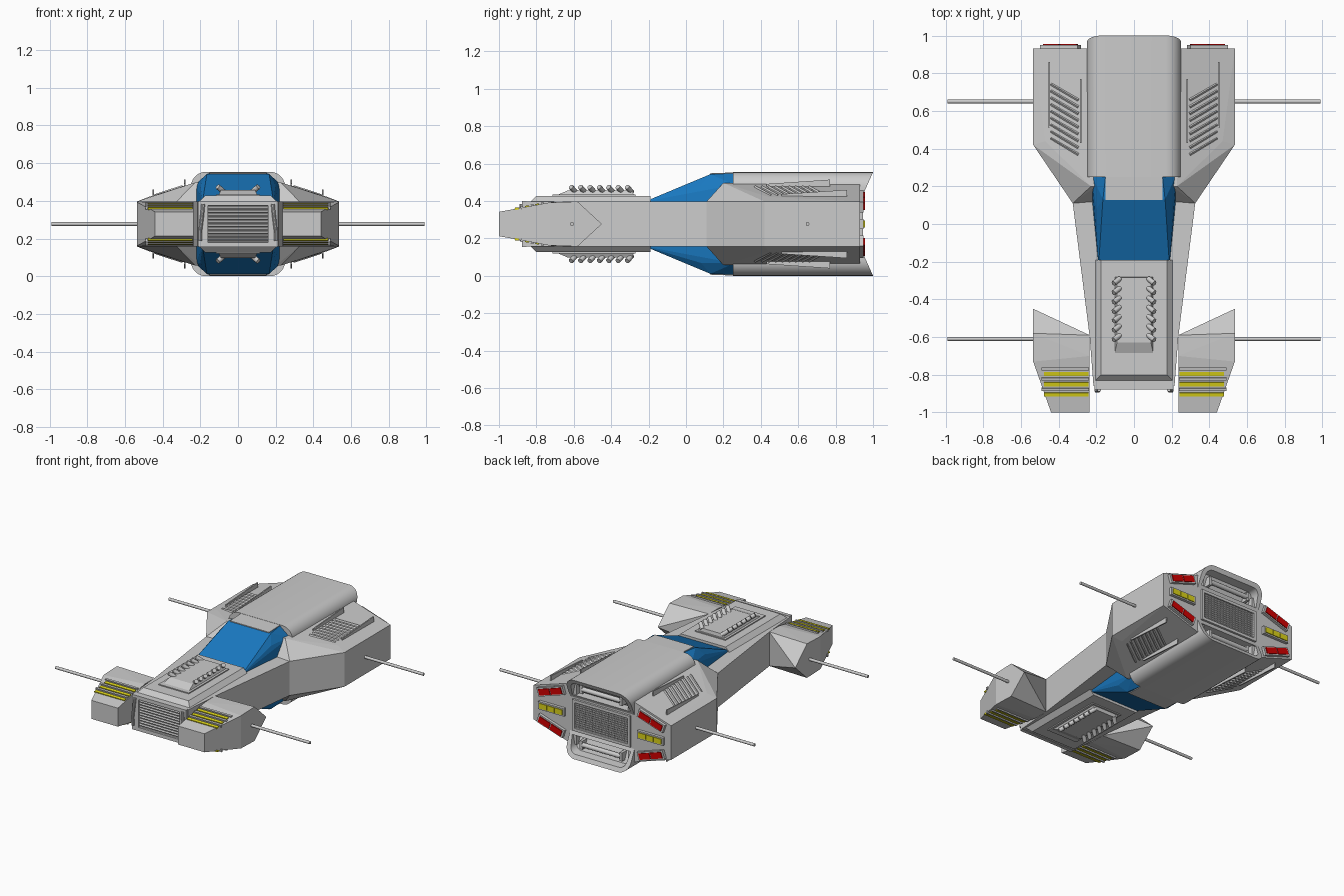
import bpy, bmesh, math
from mathutils import Vector, Matrix

if "Cube" in bpy.data.objects:
    bpy.data.objects.remove(bpy.data.objects["Cube"])

C = 0.28  # the craft mirrors top/bottom about this height


def material(name, rgb):
    m = bpy.data.materials.new(name)
    m.diffuse_color = (*rgb, 1)
    m.use_nodes = True
    m.node_tree.nodes["Principled BSDF"].inputs["Base Color"].default_value = m.diffuse_color
    return m


BLUE = material("blue_glass", (0.01, 0.19, 0.53))
YELLOW = material("yellow_light", (0.72, 0.66, 0.01))
RED = material("red_light", (0.65, 0.0, 0.0))


def finish(name, bm, axes="", mat=None, smooth=False):
    """Turn a bmesh into an object, mirrored over the given axes."""
    bmesh.ops.recalc_face_normals(bm, faces=bm.faces)
    bmesh.ops.translate(bm, vec=(0, 0, -C), verts=bm.verts)
    me = bpy.data.meshes.new(name)
    bm.to_mesh(me)
    bm.free()
    ob = bpy.data.objects.new(name, me)
    ob.location.z = 0.277
    bpy.context.collection.objects.link(ob)
    if mat:
        me.materials.append(mat)
    if smooth:
        bpy.ops.object.select_all(action='DESELECT')
        ob.select_set(True)
        bpy.context.view_layer.objects.active = ob
        bpy.ops.object.shade_smooth_by_angle(angle=math.radians(35))
    if axes:
        mod = ob.modifiers.new("Mirror", 'MIRROR')
        mod.use_axis = tuple(a in axes for a in "xyz")
        mod.use_mirror_merge = False
    return ob


def hull(name, pts, axes="", mat=None, both_x=False, both_z=False):
    """Convex solid; both_x / both_z also include the reflected points."""
    pts = list(pts)
    if both_x:
        pts += [(-x, y, z) for x, y, z in pts]
    if both_z:
        pts += [(x, y, 2 * C - z) for x, y, z in pts]
    bm = bmesh.new()
    for p in pts:
        bm.verts.new(p)
    bmesh.ops.remove_doubles(bm, verts=bm.verts, dist=1e-5)
    bmesh.ops.convex_hull(bm, input=bm.verts)
    bmesh.ops.delete(bm, geom=[v for v in bm.verts if not v.link_faces], context='VERTS')
    bmesh.ops.dissolve_limit(bm, angle_limit=0.02, verts=bm.verts, edges=bm.edges)
    return finish(name, bm, axes, mat)


def rods(name, pairs, r, sides=12, axes="", mat=None):
    bm = bmesh.new()
    for p, q in pairs:
        p, q = Vector(p), Vector(q)
        m = Matrix.Translation((p + q) / 2) @ (q - p).to_track_quat('Z', 'Y').to_matrix().to_4x4()
        bmesh.ops.create_cone(bm, cap_ends=True, segments=sides, radius1=r, radius2=r,
                              depth=(q - p).length, matrix=m)
    return finish(name, bm, axes, mat, smooth=sides > 6)


def boxes(name, items, rot=Matrix(), axes="", mat=None):
    bm = bmesh.new()
    for c, s in items:
        bmesh.ops.create_cube(bm, size=1, matrix=Matrix.Translation(c) @ rot @ Matrix.Diagonal((*s, 1)))
    return finish(name, bm, axes, mat)


def prism(name, outline, z0, z1):
    bm = bmesh.new()
    f = bm.faces.new([bm.verts.new((x, y, z0)) for x, y in outline])
    ext = bmesh.ops.extrude_face_region(bm, geom=[f])
    bmesh.ops.translate(bm, vec=(0, 0, z1 - z0),
                        verts=[v for v in ext['geom'] if isinstance(v, bmesh.types.BMVert)])
    return finish(name, bm)


# Main slab hull
half = [(0.215, -0.86), (0.235, -0.6), (0.325, 0.11), (0.535, 0.42), (0.535, 0.93)]
prism("main_hull", half + [(-x, y) for x, y in reversed(half)], 0.16, 0.40)

# Front fenders
hull("front_fender", [(0.235, -1, 0.345), (0.44, -1, 0.345), (0.235, -0.7, 0.40),
                      (0.535, -0.73, 0.395), (0.535, -0.58, 0.40), (0.235, -0.59, 0.40),
                      (0.535, -0.45, C), (0.235, -0.6, C)], "x", both_z=True)
slope = math.atan2(0.055, 0.30)
fz = lambda y: 0.345 + (y + 1) * math.tan(slope)
tilt = Matrix.Rotation(slope, 4, 'X')
boxes("fender_light", [((0.36, y, fz(y)), (0.235, 0.021, 0.012)) for y in (-0.795, -0.85, -0.905)],
      tilt, "xz", YELLOW)
boxes("fender_light_louvre", [((0.365, y, fz(y)), (0.25, 0.014, 0.018)) for y in (-0.768, -0.822, -0.877)],
      tilt, "xz")

# Hood plateau, raised engine block and exhaust stubs
hull("hood", [(0.205, -0.83, 0.40), (0.205, -0.19, 0.40), (0.175, -0.80, 0.43), (0.175, -0.19, 0.43)],
     "z", both_x=True)
hull("engine_plate", [(0.118, y, z) for y in (-0.715, -0.27) for z in (0.42, 0.437)], "z", both_x=True)
hull("engine_block", [(0.105, -0.70, 0.43), (0.105, -0.28, 0.43), (0.09, -0.63, 0.46), (0.09, -0.285, 0.46)],
     "z", both_x=True)
rods("exhaust_stub", [((0.075, -0.29 - i * 0.05, 0.45), (0.108, -0.315 - i * 0.05, 0.478))
                      for i in range(7)], 0.014, 12, "xz")

# Nose frame, grille bars and side hoses
boxes("nose_frame_side", [((0.185, -0.865, C), (0.05, 0.025, 0.24))], axes="x")
boxes("nose_frame_top", [((0, -0.865, 0.39), (0.42, 0.025, 0.025))], axes="z")
rods("nose_grille", [((-0.16, -0.862, 0.178 + i * 0.0185), (0.16, -0.862, 0.178 + i * 0.0185))
                     for i in range(12)], 0.007, 4)
hose = [(0.185, -0.88, 0.385), (0.19, -0.885, 0.33), (0.2, -0.885, 0.25), (0.2, -0.88, 0.19)]
rods("nose_hose", list(zip(hose, hose[1:])), 0.01, 10, "x")

# Canopy and the grey roof lip behind it
hull("canopy", [(0.188, -0.22, 0.40), (0.2, 0.08, 0.488), (0.165, 0.13, 0.546), (0.15, 0.26, 0.551),
                (0.225, 0.26, 0.49), (0.23, 0.26, 0.40), (0.222, 0.13, 0.40)], "z", BLUE, both_x=True)
hull("roof_lip", [(0.152, 0.128, 0.54), (0.152, 0.128, 0.551), (0.152, 0.26, 0.54), (0.152, 0.26, 0.556)],
     "z", both_x=True)

# Rear spine: rounded section, slanted tail with a recessed opening
arc = [(0.17 + 0.08 * math.cos(a), 0.477 + 0.08 * math.sin(a))
       for a in (math.radians(15 * i) for i in range(7))]
sec = [(0.25, 0.40)] + arc
sec += [(-x, z) for x, z in reversed(sec)]
bm = bmesh.new()
front = [bm.verts.new((x, 0.25, z)) for x, z in sec]
back = [bm.verts.new((x, 0.93 + 0.07 * (z - 0.40) / 0.157, z)) for x, z in sec]
bm.faces.new(front)
tail = bm.faces.new(back)
for i in range(len(sec)):
    j = (i + 1) % len(sec)
    bm.faces.new((front[i], front[j], back[j], back[i]))
bmesh.ops.recalc_face_normals(bm, faces=bm.faces)
bmesh.ops.inset_individual(bm, faces=[tail], thickness=0.032)
bmesh.ops.inset_individual(bm, faces=[tail], thickness=0.004)
bmesh.ops.translate(bm, vec=(0, -0.06, 0), verts=tail.verts)
finish("rear_spine", bm, "z", smooth=True)
rods("tail_bar", [((-0.15, 0.935, 0.475), (0.15, 0.935, 0.475))], 0.016, 12, "z")
boxes("tail_bar_bracket", [((0.155, 0.92, 0.475), (0.02, 0.05, 0.06))], axes="xz")

# Sloping rear decks
hull("rear_deck", [(0.2, 0.12, 0.40), (0.325, 0.11, 0.40), (0.535, 0.42, 0.40), (0.535, 0.93, 0.40),
                   (0.2, 0.93, 0.40), (0.2, 0.2, 0.5), (0.228, 0.2, 0.5), (0.47, 0.44, 0.425),
                   (0.25, 0.93, 0.49), (0.2, 0.93, 0.49)], "xz")
dz = lambda x: 0.40 + (0.535 - x) * 0.325
rods("deck_louvre", [((0.295, 0.37 + i * 0.036, dz(0.295)), (0.44, 0.455 + i * 0.036, dz(0.44)))
                     for i in range(9)], 0.008, 4, "xz")
for label, x, y0, y1 in (("inner", 0.282, 0.43, 0.77), ("outer", 0.45, 0.51, 0.86)):
    hull("deck_fin_" + label, [(x + s, y, dz(x) + h) for s in (-0.004, 0.004)
                               for y, h in ((y0, -0.02), (y1, -0.02), (y0, 0.012), (y1, 0.035))], "xz")

# Tail lights
a = math.atan(0.325)
lean = Matrix.Rotation(a, 4, 'Y')
mid = Vector((0.39, 0.935, 0.402))
along = Vector((math.cos(a), 0, -math.sin(a)))
boxes("brake_light_housing", [(mid, (0.21, 0.03, 0.06))], lean, "xz")
boxes("brake_light", [(mid + along * d + Vector((0, 0.012, 0)), (0.088, 0.018, 0.042))
                      for d in (-0.048, 0.048)], lean, "xz", RED)
boxes("tail_lamp_housing", [((0.385, 0.935, C), (0.20, 0.03, 0.055))], axes="x")
boxes("tail_lamp", [((0.385 + d, 0.947, C), (0.056, 0.018, 0.036)) for d in (-0.06, 0, 0.06)],
      axes="x", mat=YELLOW)

# Rear grille mesh
boxes("rear_grille_frame_side", [((0.215, 0.935, C), (0.02, 0.02, 0.20))], axes="x")
boxes("rear_grille_frame_top", [((0, 0.935, 0.38), (0.45, 0.02, 0.02))], axes="z")
rods("rear_grille_mesh",
     [((-0.21, 0.932, 0.19 + i * 0.015), (0.21, 0.932, 0.19 + i * 0.015)) for i in range(13)]
     + [((-0.2 + i * 0.025, 0.932, 0.185), (-0.2 + i * 0.025, 0.932, 0.375)) for i in range(17)], 0.004, 4)

# Axle rods
rods("axle_rod", [((0.5, y, C), (0.99, y, C)) for y in (0.65, -0.61)], 0.01, 14, "x")
